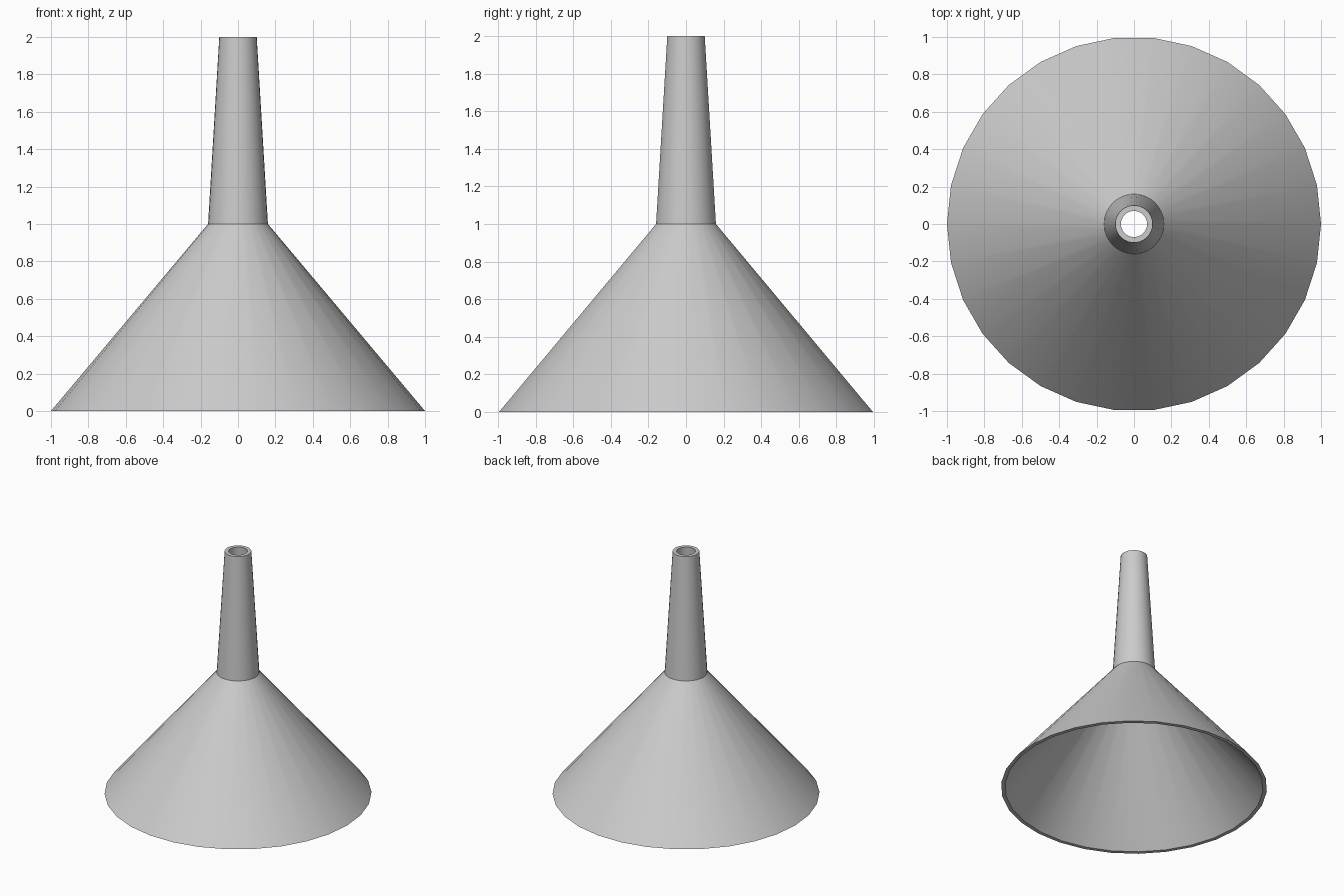
import bpy
import bmesh
from math import cos, sin, tau, radians

cube = bpy.data.objects.get("Cube")
if cube:
    bpy.data.objects.remove(cube, do_unlink=True)

SIDES = 30
WALL = 0.03

# Grey plastic
grey = bpy.data.materials.new("light_grey")
grey.use_nodes = True
colour = (0.6, 0.6, 0.6, 1.0)
grey.diffuse_color = colour
grey.node_tree.nodes["Principled BSDF"].inputs["Base Color"].default_value = colour


def lathe(name, profile):
    """Spin a closed (radius, height) profile around the z axis."""
    bm = bmesh.new()
    rings = [[bm.verts.new((r * cos(tau * i / SIDES), r * sin(tau * i / SIDES), z))
              for i in range(SIDES)] for r, z in profile]
    for a, b in zip(rings, rings[1:] + rings[:1]):
        for i in range(SIDES):
            j = (i + 1) % SIDES
            bm.faces.new((a[i], a[j], b[j], b[i]))
    bmesh.ops.recalc_face_normals(bm, faces=bm.faces)
    mesh = bpy.data.meshes.new(name)
    bm.to_mesh(mesh)
    bm.free()
    mesh.materials.append(grey)
    obj = bpy.data.objects.new(name, mesh)
    bpy.context.collection.objects.link(obj)
    return obj


# Outer wall from rim to spout tip, then the inner wall back down
outer = [(1.0, 0.0), (0.16, 1.0), (0.1, 2.0)]
inner = [(r - WALL, z) for r, z in reversed(outer)]
funnel = lathe("funnel", outer + inner)

# Smooth round walls with crisp rim, neck and tip
bpy.ops.object.select_all(action='DESELECT')
funnel.select_set(True)
bpy.context.view_layer.objects.active = funnel
bpy.ops.object.shade_smooth_by_angle(angle=radians(30))
